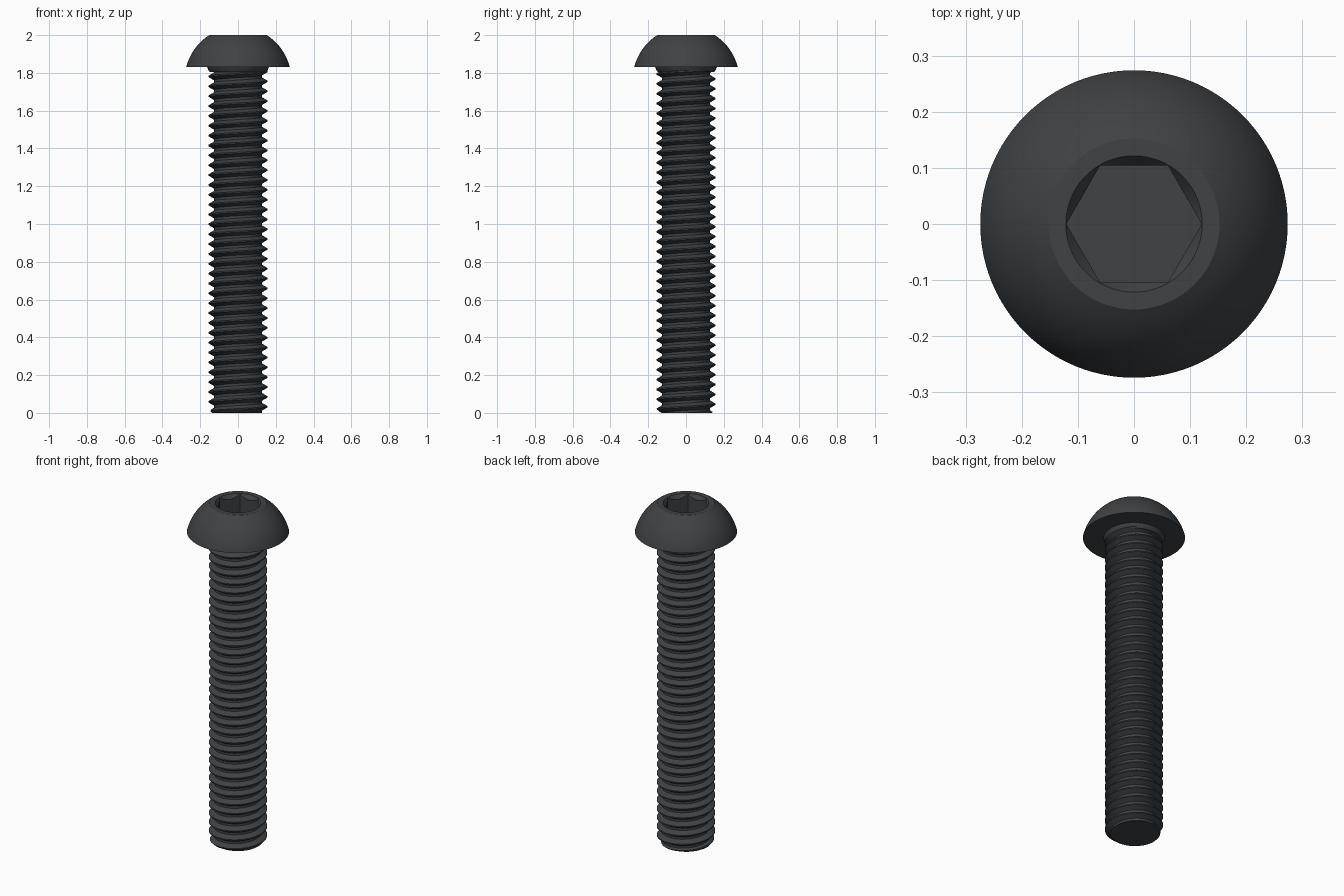
import bpy, bmesh
from math import sin, cos, tau, pi, sqrt

if "Cube" in bpy.data.objects:
    bpy.data.objects.remove(bpy.data.objects["Cube"])

steel = bpy.data.materials.new("black_steel")
steel.diffuse_color = (0.05, 0.054, 0.058, 1)
steel.use_nodes = True
steel.node_tree.nodes["Principled BSDF"].inputs["Base Color"].default_value = steel.diffuse_color

PITCH, CREST, ROOT = 0.0522, 0.156, 0.128
HEAD_Z, SEG = 1.831, 64


def finish(name, bm, smooth=30):
    bmesh.ops.recalc_face_normals(bm, faces=bm.faces)
    mesh = bpy.data.meshes.new(name)
    bm.to_mesh(mesh)
    bm.free()
    obj = bpy.data.objects.new(name, mesh)
    bpy.context.collection.objects.link(obj)
    mesh.materials.append(steel)
    if smooth:
        bpy.ops.object.select_all(action='DESELECT')
        obj.select_set(True)
        bpy.context.view_layer.objects.active = obj
        bpy.ops.object.shade_smooth_by_angle(angle=smooth * pi / 180)
    return obj


def lathe(name, profile, seg, smooth=30):
    """Closed solid turned about z from (radius, height) points, capped at both ends."""
    bm = bmesh.new()
    rings = [[bm.verts.new((r * cos(tau * j / seg), r * sin(tau * j / seg), z))
              for j in range(seg)] for r, z in profile]
    for a, b in zip(rings, rings[1:]):
        for j in range(seg):
            k = (j + 1) % seg
            bm.faces.new((a[j], a[k], b[k], b[j]))
    bm.faces.new(rings[0][::-1])
    bm.faces.new(rings[-1])
    return finish(name, bm, smooth)


# Domed button head: arc centred on the axis, with a flat top
ZC = 1.762
R = sqrt(0.274 ** 2 + (HEAD_Z - ZC) ** 2)
heights = [HEAD_Z + (2 - HEAD_Z) * i / 14 for i in range(15)]
dome = [(sqrt(R * R - (z - ZC) ** 2), z) for z in heights]
head = lathe("button_head", dome, 96, 0)

# Hex socket with a round countersink at its mouth
hex_cut = lathe("socket_cutter", [(0.1206, 1.885), (0.1206, 2.1)], 6, 0)
cone_cut = lathe("countersink_cutter", [(0.1, 1.971), (0.1215, 2.0), (0.1215, 2.1)], 96, 0)
for cutter in (hex_cut, cone_cut):
    mod = head.modifiers.new(cutter.name, 'BOOLEAN')
    mod.operation, mod.solver, mod.object = 'DIFFERENCE', 'EXACT', cutter
    bpy.context.view_layer.objects.active = head
    head.select_set(True)
    bpy.ops.object.modifier_apply(modifier=mod.name)
    bpy.data.objects.remove(cutter)
bpy.ops.object.shade_smooth_by_angle(angle=pi / 6)

# Small fillet collar between head and shank
lathe("under_head_collar", [(0.150, 1.806), (0.157, 1.815), (0.165, HEAD_Z + 0.004)], SEG)

# Threaded shank: helical V profile, trimmed flat and chamfered at the tip
steps = [(0, ROOT), (0.25, ROOT), (0.4375, (CREST + ROOT) / 2), (0.5625, CREST),
         (0.6875, CREST), (0.84375, (CREST + ROOT) / 2)]
steps[2] = (0.40625, (CREST + ROOT) / 2)
n = len(steps)
turns = 38
bm = bmesh.new()
grid = []
for k in range(turns * n):
    frac, r = steps[k % n]
    row = []
    for j in range(SEG):
        z = (k // n - 2 + frac + j / SEG) * PITCH
        rr = min(r, 0.136 + max(z, 0))
        a = tau * j / SEG
        row.append(bm.verts.new((rr * cos(a), rr * sin(a), z)))
    grid.append(row)
for k in range(turns * n - n - 1):
    for j in range(SEG):
        if j < SEG - 1:
            b, c = grid[k][j + 1], grid[k + 1][j + 1]
        else:  # the seam climbs one pitch
            b, c = grid[k + n][0], grid[k + n + 1][0]
        bm.faces.new((grid[k][j], b, c, grid[k + 1][j]))
bm.verts.ensure_lookup_table()
for z, up in ((0, -1), (1.825, 1)):
    bmesh.ops.bisect_plane(bm, geom=bm.verts[:] + bm.edges[:] + bm.faces[:], dist=1e-6,
                           plane_co=(0, 0, z), plane_no=(0, 0, up), clear_outer=True)
    rim = [e for e in bm.edges if e.is_boundary and all(abs(v.co.z - z) < 1e-4 for v in e.verts)]
    bmesh.ops.holes_fill(bm, edges=rim, sides=0)
bmesh.ops.delete(bm, geom=[v for v in bm.verts if not v.link_faces], context='VERTS')
finish("threaded_shank", bm)
